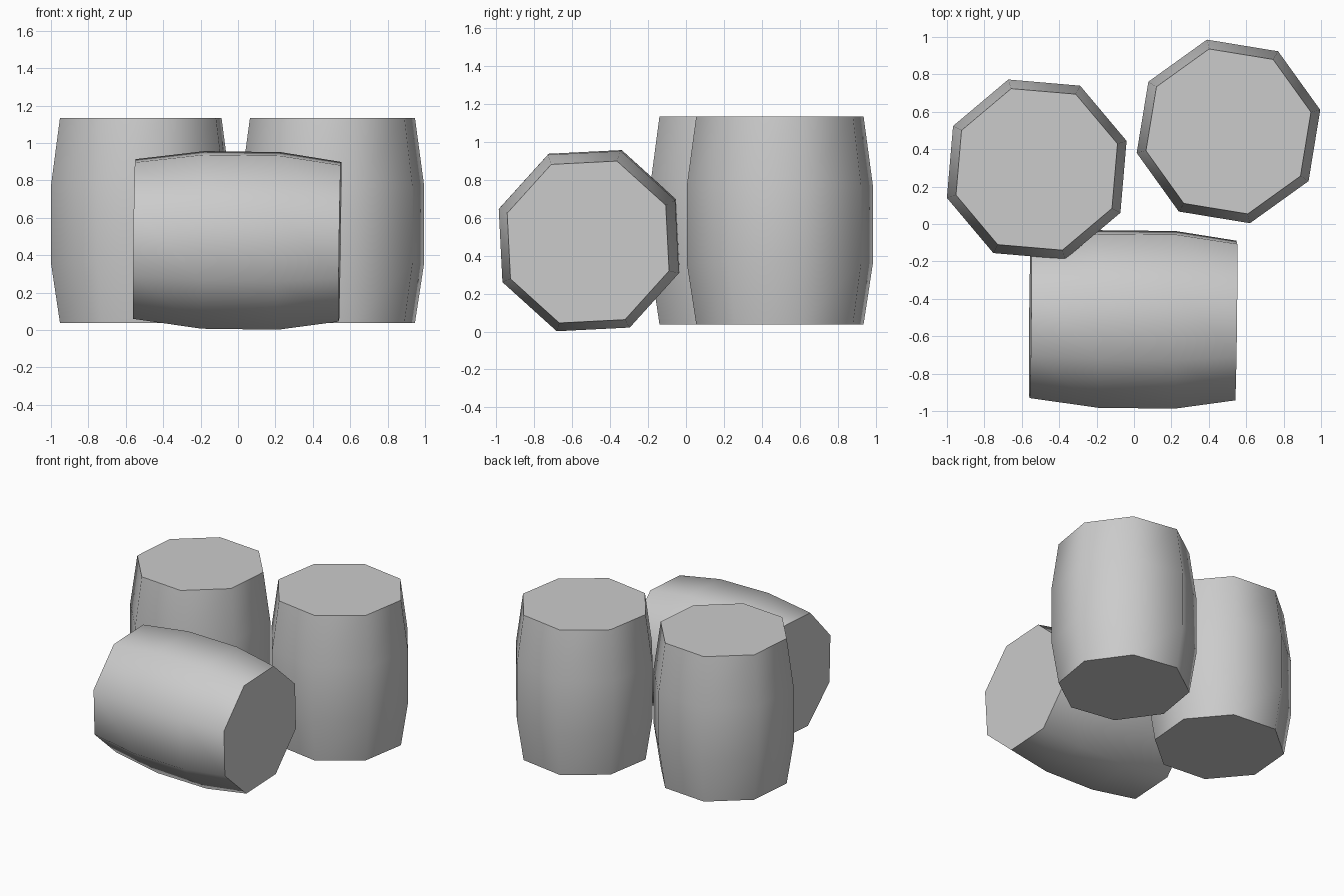
import bpy, bmesh
from math import radians, cos, sin
from mathutils import Vector

if "Cube" in bpy.data.objects:
    bpy.data.objects.remove(bpy.data.objects["Cube"])

SIDES = 8
# barrel profile: (fraction of length from the bottom, radius)
PROFILE = [(0, 0.453), (0.295, 0.504), (0.665, 0.504), (1, 0.453)]


def barrel(name, bottom, top, side, phase):
    bottom, top = Vector(bottom), Vector(top)
    w = (top - bottom).normalized()
    u = Vector(side)
    u = (u - w * u.dot(w)).normalized()
    v = w.cross(u)
    bm = bmesh.new()
    rings = []
    for t, r in PROFILE:
        centre = bottom.lerp(top, t)
        angles = [radians(phase + i * 360 / SIDES) for i in range(SIDES)]
        rings.append([bm.verts.new(centre + (u * cos(a) + v * sin(a)) * r) for a in angles])
    # staves
    for lower, upper in zip(rings, rings[1:]):
        for i in range(SIDES):
            j = (i + 1) % SIDES
            bm.faces.new((lower[i], lower[j], upper[j], upper[i]))
    # flat ends
    bm.faces.new(rings[0][::-1])
    bm.faces.new(rings[-1])
    mesh = bpy.data.meshes.new(name)
    bm.to_mesh(mesh)
    bm.free()
    obj = bpy.data.objects.new(name, mesh)
    bpy.context.collection.objects.link(obj)
    bpy.ops.object.select_all(action='DESELECT')
    obj.select_set(True)
    bpy.context.view_layer.objects.active = obj
    bpy.ops.object.shade_smooth_by_angle(angle=radians(60))


# two standing barrels and one lying on its side, slightly tilted
barrel("standing_barrel_left", (-0.52, 0.292, 0.038), (-0.52, 0.292, 1.135), (1, 0, 0), 17.6)
barrel("standing_barrel_right", (0.505, 0.495, 0.038), (0.505, 0.495, 1.135), (1, 0, 0), 13.2)
barrel("lying_barrel", (0.545, -0.516, 0.472), (-0.555, -0.504, 0.487), (0, 1, 0), -25.4)
